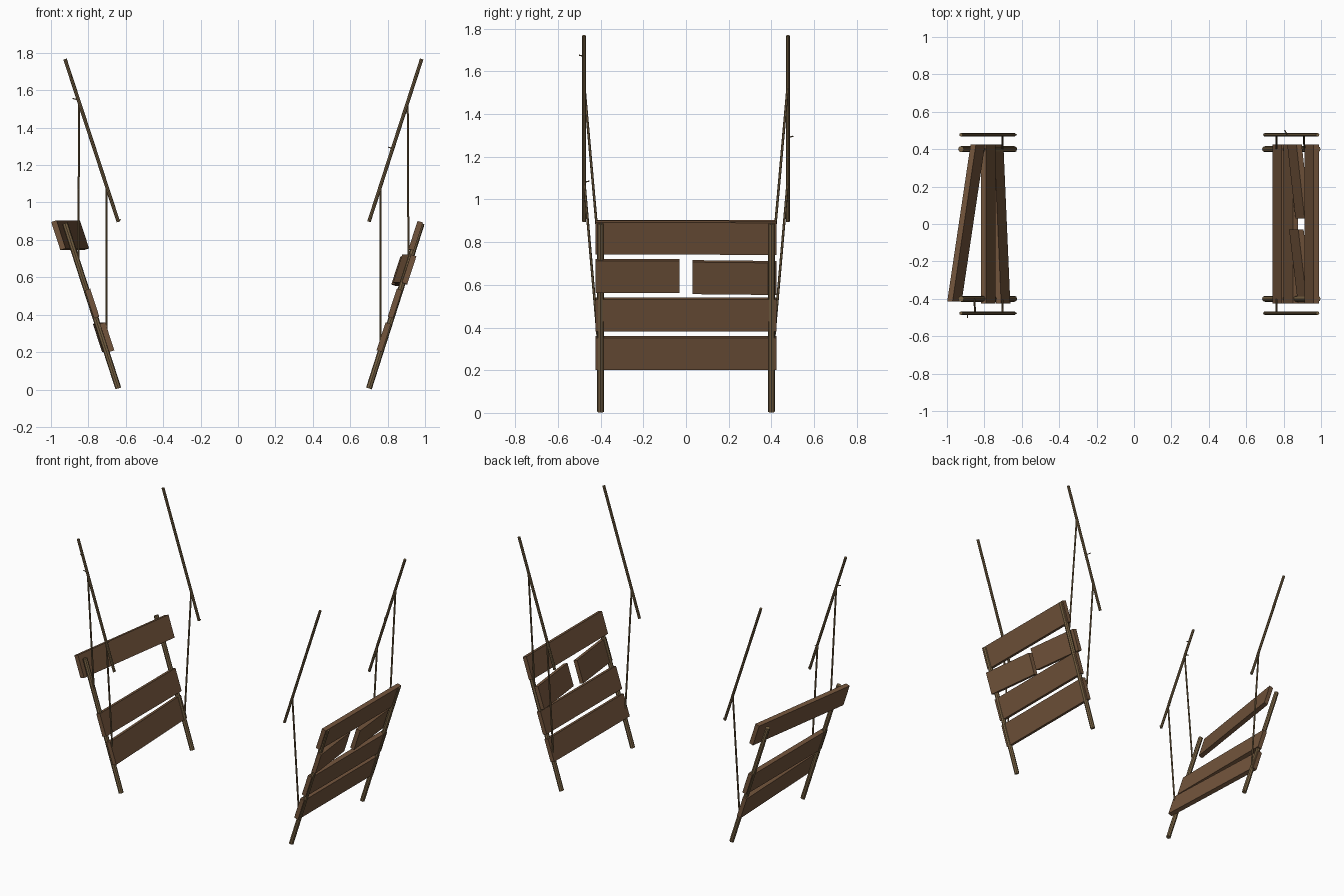
import bpy
from mathutils import Matrix, Vector

cube = bpy.data.objects.get("Cube")
if cube:
    bpy.data.objects.remove(cube)


def material(name, rgb):
    m = bpy.data.materials.new(name)
    m.use_nodes = True
    col = (*rgb, 1)
    m.diffuse_color = col
    m.node_tree.nodes["Principled BSDF"].inputs["Base Color"].default_value = col
    return m


plank_brown = material("plank brown", (0.17, 0.09, 0.045))
pole_brown = material("pole olive brown", (0.19, 0.125, 0.058))


def finish(name, mat):
    ob = bpy.context.object
    ob.name = name
    ob.data.materials.append(mat)
    return ob


def pole(name, a, b, radius, sides=8):
    """Straight round stick between two points."""
    a, b = Vector(a), Vector(b)
    d = b - a
    bpy.ops.mesh.primitive_cylinder_add(vertices=sides, radius=radius, depth=d.length)
    ob = finish(name, pole_brown)
    ob.matrix_world = Matrix.Translation((a + b) / 2) @ d.to_track_quat("Z", "Y").to_matrix().to_4x4()
    bpy.ops.object.shade_smooth_by_angle()


def plank(name, a, b, side):
    """Board between two end centres, tilted like the ladder it sits on."""
    a, b = Vector(a), Vector(b)
    up = Vector((side * 0.31, 0, 0.95)) * 0.158
    out = Vector((0.95, 0, -side * 0.31)) * 0.03
    m = Matrix((out, b - a, up)).transposed().to_4x4()
    m.translation = (a + b) / 2
    bpy.ops.mesh.primitive_cube_add(size=1)
    finish(name, plank_brown).data.transform(m)


# Leaning posts, upper rails and the ropes tying them together
for label, side, foot, head in (("left", 1, 0.70, 0.982), ("right", -1, 0.64, 0.925)):
    for end, ys in (("front", -1), ("back", 1)):
        tag = label + "_" + end
        low, high = Vector((side * foot, ys * 0.4, 0.006)), Vector((side * head, ys * 0.4, 0.888))
        pole(tag + "_post", low, high, 0.016)
        r_low, r_high = Vector((side * foot, ys * 0.477, 0.897)), Vector((side * head, ys * 0.477, 1.767))
        pole(tag + "_rail", r_low, r_high, 0.0095)
        pole(tag + "_lower_rope", r_low.lerp(r_high, 0.22), low.lerp(high, 0.22), 0.006, 6)
        # The upper rope is missing on one end of each side
        if side == ys:
            pole(tag + "_upper_rope", r_low.lerp(r_high, 0.735), low.lerp(high, 0.75), 0.006, 6)
        # Little twig stub at the rail foot
        pole(tag + "_rail_stub", r_low, r_low + Vector((0.012, 0, 0.012)), 0.003, 5)

# Twig stubs higher on the rails
for i, (x, y, z, dx, dy) in enumerate((
        (-0.86, -0.477, 1.55, -0.025, 0), (0.82, 0.477, 1.29, -0.015, 0.025),
        (-0.89, -0.477, 1.67, 0, -0.025), (-0.70, -0.477, 1.08, 0, 0.025))):
    pole("twig_%d" % i, (x, y, z), (x + dx, y + dy, z + 0.006), 0.003, 5)

# Boards of the left side, with a broken third board
plank("left_board_1", (0.779, -0.425, 0.28), (0.779, 0.425, 0.28), 1)
plank("left_board_2", (0.839, -0.425, 0.46), (0.839, 0.425, 0.46), 1)
plank("left_board_3_front", (0.915, -0.425, 0.642), (0.868, -0.03, 0.642), 1)
plank("left_board_3_back", (0.902, 0.03, 0.636), (0.858, 0.425, 0.632), 1)
plank("left_board_4", (0.95, -0.425, 0.822), (0.95, 0.425, 0.82), 1)

# Boards of the right side, crooked and with one missing
plank("right_board_1", (-0.70, -0.425, 0.28), (-0.737, 0.425, 0.28), -1)
plank("right_board_2", (-0.78, -0.425, 0.46), (-0.78, 0.425, 0.46), -1)
plank("right_board_4", (-0.96, -0.415, 0.825), (-0.835, 0.425, 0.825), -1)
